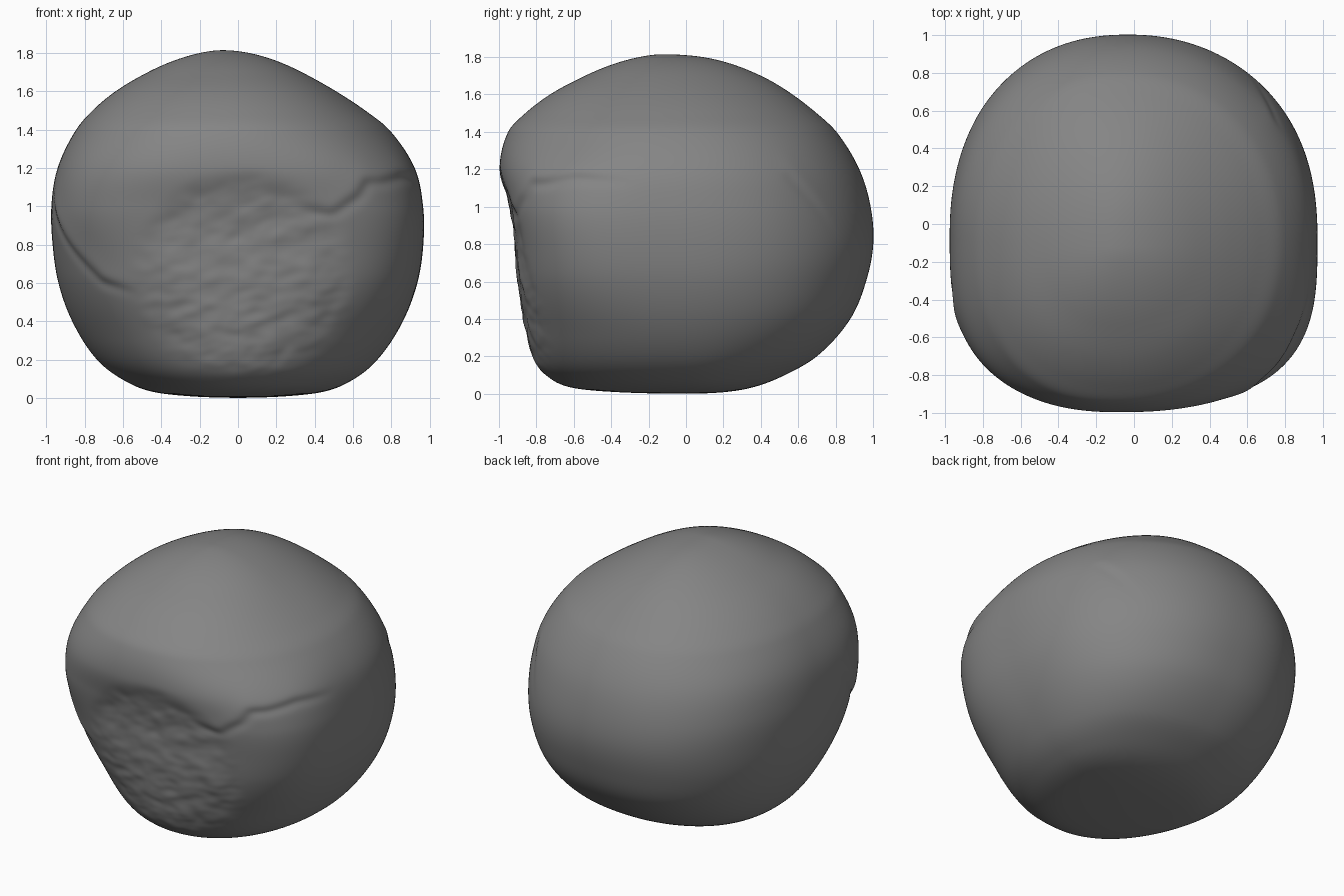
import bpy, bmesh, math
from mathutils import Vector, noise

if "Cube" in bpy.data.objects:
    bpy.data.objects.remove(bpy.data.objects["Cube"])

TOP, RINGS, SEGS = 1.815, 220, 320

# Silhouette profile rows: z, left x, right x, front y, back y
PROFILE = [
    (0.00, 0.0, 0.0, 0.0, 0.0),
    (0.008, -.25, .25, -.36, .20),
    (0.03, -.44, .44, -.60, .34),
    (0.10, -.61, .61, -.75, .53),
    (0.20, -.735, .73, -.82, .70),
    (0.40, -.865, .862, -.87, .88),
    (0.60, -.937, .937, -.90, .963),
    (0.80, -.967, .968, -.92, 1.0),
    (1.00, -.973, .968, -.955, .985),
    (1.20, -.94, .925, -.995, .925),
    (1.40, -.845, .79, -.95, .805),
    (1.50, -.76, .665, -.86, .70),
    (1.60, -.64, .515, -.73, .57),
    (1.70, -.47, .335, -.54, .40),
    (1.80, -.20, .06, -.25, .09),
    (TOP, -.08, -.08, -.12, -.12),
]
# Squareness by z: front left, front right, back left, back right
SQUARE = [(0, 2.0, 2.0, 2.0, 2.0), (.3, 2.05, 2.45, 2.15, 2.3), (.65, 2.5, 3.0, 2.2, 2.25),
          (.95, 2.9, 3.1, 2.25, 2.15), (1.2, 2.65, 2.55, 2.2, 2.1),
          (1.4, 2.4, 2.15, 2.1, 2.1), (TOP, 2.0, 2.0, 2.0, 2.0)]


def angle_of(z):
    return math.acos(max(-1, min(1, 1 - 2 * z / TOP)))


def sample(table, t):
    """Smooth (cubic) lookup of a table keyed by polar angle."""
    ts = [angle_of(r[0]) for r in table]
    i = 0
    while i < len(ts) - 2 and t > ts[i + 1]:
        i += 1
    h = ts[i + 1] - ts[i]
    u = (t - ts[i]) / h
    out = []
    for k in range(1, len(table[0])):
        def slope(j):
            a, b = max(j - 1, 0), min(j + 1, len(ts) - 1)
            return (table[b][k] - table[a][k]) / (ts[b] - ts[a])
        p, q = table[i][k], table[i + 1][k]
        out.append(p * (2*u**3 - 3*u*u + 1) + q * (3*u*u - 2*u**3)
                   + h * slope(i) * (u**3 - 2*u*u + u) + h * slope(i + 1) * (u**3 - u*u))
    return out


def smooth(a, b, x):
    u = max(0, min(1, (x - a) / (b - a)))
    return u * u * (3 - 2 * u)


# Creases as (azimuth from front, z) paths: depth, lip height
CREASES = [
    ([(.36, .98), (.50, .95), (.58, 1.01), (.64, 1.05), (.69, 1.12), (.78, 1.12), (.97, 1.15), (1.27, 1.13)], .010, .010),
    ([(-1.2, 1.0), (-.97, .76), (-.80, .60), (-.55, .53)], .010, .012),
    ([(2.2, 1.16), (2.33, 1.05), (2.5, .85)], .008, .006),
]


def crease_offset(az, z):
    total = 0
    for path, deep, lip in CREASES:
        if not (path[0][0] - .2 < az < path[-1][0] + .2):
            continue
        best, side = 9, 0
        p = Vector((az, z))
        for a, b in zip(path, path[1:]):
            a, b = Vector(a), Vector(b)
            d = b - a
            u = max(0, min(1, (p - a).dot(d) / d.length_squared))
            dist = (p - a - d * u).length
            if dist < best:
                best, side = dist, math.copysign(1, d.x * (p.y - a.y) - d.y * (p.x - a.x))
        fade = smooth(path[0][0] - .1, path[0][0] + .1, az) * (1 - smooth(path[-1][0] - .3, path[-1][0] + .05, az))
        total -= deep * fade * math.exp(-(best / .025) ** 2)
        if side > 0:
            total += lip * fade * (1 - math.exp(-(best / .025) ** 2)) * math.exp(-(best / .1) ** 2)
    return total


def detail(p):
    """Rough front scar, creases and gentle swelling."""
    off = .005 * noise.noise(p * 1.8 + Vector((3, 1, 7)))
    if p.y < -.3:
        r = math.hypot((p.x - .03) / .60, (p.z - .63) / .56)
        scar = 1 - smooth(.8, 1.03, r)
        if scar > 0:
            q = Vector((p.x * 7 + p.z * 3, 0, p.z * 11 - p.x * 4))
            off += scar * (.008 * noise.noise(q) + .005 * noise.noise(q * 2.1))
            off -= .014 * scar * smooth(.6, 1.0, p.z)
    return off + crease_offset(math.atan2(p.x, -p.y), p.z)


# Nut body: stacked rings of blended superellipse quadrants
bm = bmesh.new()
rings = []
centre = Vector((0, 0, .9))
for i in range(1, RINGS):
    t = math.pi * i / RINGS
    z = TOP * (1 - math.cos(t)) / 2
    xl, xr, yf, yb = sample(PROFILE, t)
    nfl, nfr, nbl, nbr = sample(SQUARE, t)
    f = z / TOP
    cx, cy = -.08 * f, -.12 * f
    ring = []
    for j in range(SEGS):
        a = 2 * math.pi * j / SEGS
        c, s = math.cos(a), math.sin(a)
        A = max(.002, xr - cx if c > 0 else cx - xl)
        B = max(.002, yb - cy if s > 0 else cy - yf)
        n = (nbr if c > 0 else nbl) if s > 0 else (nfr if c > 0 else nfl)
        r = (abs(c / A) ** n + abs(s / B) ** n) ** (-1 / n)
        p = Vector((cx + r * c, cy + r * s, z))
        p += (p - centre).normalized() * detail(p) * smooth(0, .25, z) * (1 - smooth(1.6, 1.8, z))
        ring.append(bm.verts.new(p))
    rings.append(ring)
for lo, hi in zip(rings, rings[1:]):
    for j in range(SEGS):
        k = (j + 1) % SEGS
        bm.faces.new((lo[j], lo[k], hi[k], hi[j]))
# Close bottom and top
for ring, pole, flip in ((rings[0], (0, 0, 0), True), (rings[-1], (-.08, -.12, TOP), False)):
    v = bm.verts.new(pole)
    for j in range(SEGS):
        a, b = ring[j], ring[(j + 1) % SEGS]
        bm.faces.new((b, a, v) if flip else (a, b, v))
# Even out small ripples
for _ in range(4):
    bmesh.ops.smooth_vert(bm, verts=bm.verts, factor=.5, use_axis_x=True, use_axis_y=True, use_axis_z=True)
for face in bm.faces:
    face.smooth = True

mesh = bpy.data.meshes.new("nut_body")
bm.to_mesh(mesh)
bm.free()
body = bpy.data.objects.new("nut_body", mesh)
bpy.context.collection.objects.link(body)

# Dark grey shell colour
shell = bpy.data.materials.new("shell_grey")
shell.diffuse_color = (.235, .235, .235, 1)
shell.use_nodes = True
shell.node_tree.nodes["Principled BSDF"].inputs["Base Color"].default_value = shell.diffuse_color
mesh.materials.append(shell)
